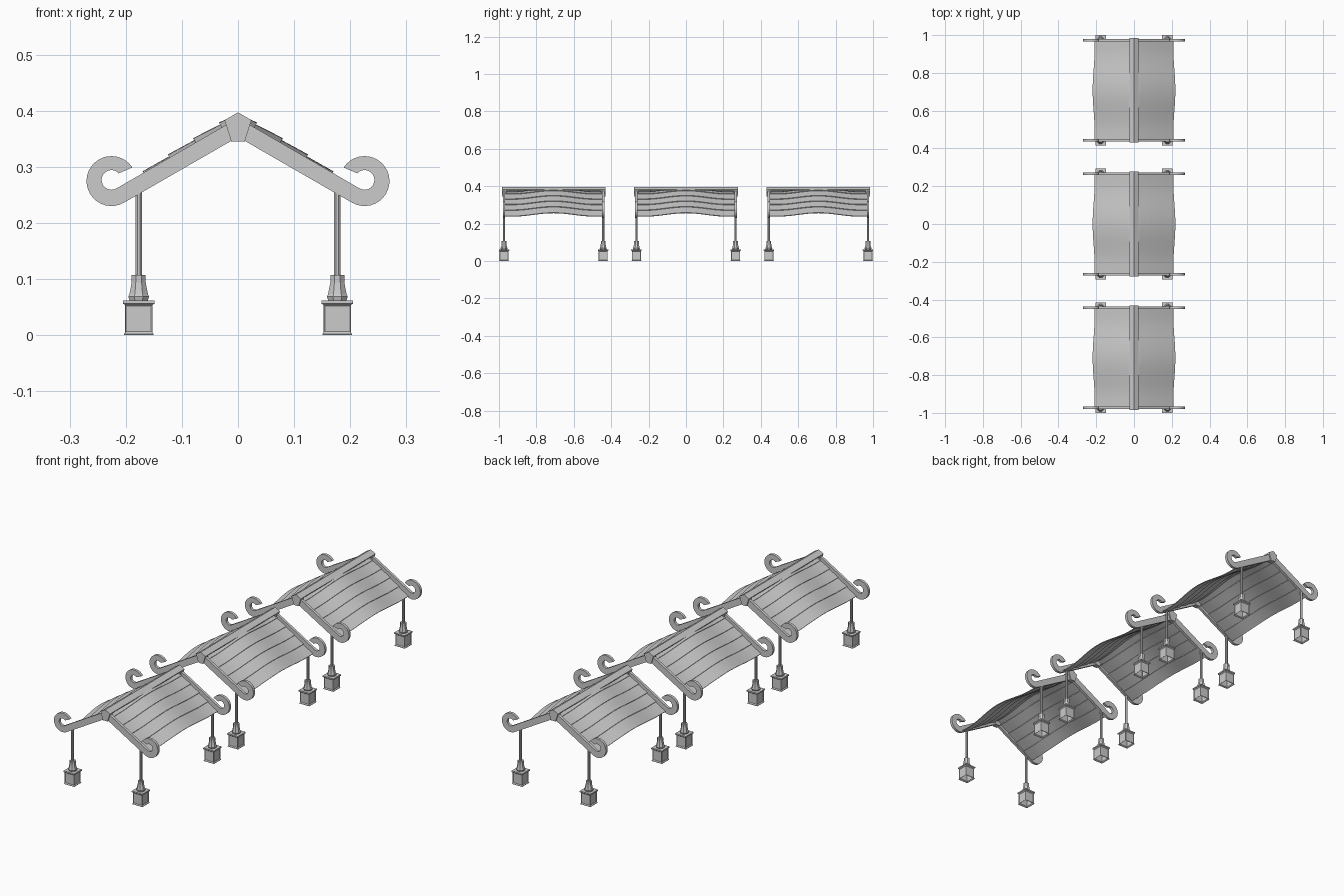
import bpy, bmesh, math

if "Cube" in bpy.data.objects:
    bpy.data.objects.remove(bpy.data.objects["Cube"])

UNITS = (-0.708, 0.0, 0.708)   # centres of the three shelters along y
END_Y = 0.265                  # frame offset from each centre
POST_X = 0.177


def loft(name, rings, smooth=False, bottom=True, panels=False):
    """Join equal-length rings of points into a tube with end caps."""
    bm = bmesh.new()
    vs = [[bm.verts.new(p) for p in r] for r in rings]
    n = len(rings[0])
    for a, b in zip(vs, vs[1:]):
        for i in range(n):
            j = (i + 1) % n
            bm.faces.new((a[i], a[j], b[j], b[i]))
    if bottom:
        bm.faces.new(vs[0][::-1])
    bm.faces.new(vs[-1])
    bmesh.ops.recalc_face_normals(bm, faces=bm.faces[:])
    if panels:
        tall = [f for f in bm.faces
                if max(v.co.z for v in f.verts) - min(v.co.z for v in f.verts) > 0.03]
        bmesh.ops.inset_individual(bm, faces=tall, thickness=0.003, depth=-0.002)
    me = bpy.data.meshes.new(name)
    bm.to_mesh(me)
    bm.free()
    ob = bpy.data.objects.new(name, me)
    bpy.context.collection.objects.link(ob)
    if smooth:
        bpy.ops.object.select_all(action='DESELECT')
        ob.select_set(True)
        bpy.context.view_layer.objects.active = ob
        bpy.ops.object.shade_smooth_by_angle(angle=math.radians(30))
    return ob


def turned(name, sides, profile, x, y, **kw):
    """Stack of regular polygons; profile gives (half width, z)."""
    rings = []
    for h, z in profile:
        r = h / math.cos(math.pi / sides)
        rings.append([(x + r * math.cos((k + 0.5) * math.tau / sides),
                       y + r * math.sin((k + 0.5) * math.tau / sides), z)
                      for k in range(sides)])
    return loft(name, rings, **kw)


def prism(name, pts, y0, y1):
    return loft(name, [[(x, y, z) for x, z in pts] for y in (y0, y1)])


def scroll_beam(name, side, y):
    """Sloping rafter ending in an open curl."""
    cx, cz, ro, ri = 0.2255, 0.2745, 0.0445, 0.0175
    pairs = [((0.0, 0.353), (0.0, 0.387))]
    steps = 24
    for k in range(steps + 1):
        t = k / steps
        a = math.radians(-120 + 267 * t)
        b = math.radians(-120 + 258 * t)
        pairs.append(((cx + ro * math.cos(a), cz + ro * math.sin(a)),
                      (cx + ri * math.cos(b), cz + 0.002 + ri * math.sin(b))))
    w = 0.0065
    rings = [[(side * o[0], y - w, o[1]), (side * o[0], y + w, o[1]),
              (side * i[0], y + w, i[1]), (side * i[0], y - w, i[1])]
             for o, i in pairs]
    return loft(name, rings, smooth=True)


def slat(name, side, start, end, yc):
    """Roof board that humps up along its normal at mid length."""
    nx, nz, t = 0.5, 0.866, 0.004
    sect = [start, end, (end[0] - nx * t, end[1] - nz * t),
            (start[0] - nx * t, start[1] - nz * t)]
    rings = []
    for k in range(29):
        y = -0.262 + 0.524 * k / 28
        hump = 0.5 + 0.5 * math.cos(math.pi * min(abs(y) / 0.22, 1))
        d = 0.021 * (hump - 1)
        rings.append([(side * (x + nx * d), yc + y, z + nz * d) for x, z in sect])
    return loft(name, rings, smooth=True)


# lower edges of the overlapping roof boards, at the crest of the hump
EDGES = [(0.034, 0.379), (0.08, 0.351), (0.125, 0.322), (0.17, 0.292), (0.219, 0.259)]
HUB = [(0, 0.397), (0.024, 0.383), (0.012, 0.345), (-0.012, 0.345), (-0.024, 0.383)]
RIDGE = [(0, 0.397), (0.024, 0.383), (0.022, 0.378), (0, 0.390),
         (-0.022, 0.378), (-0.024, 0.383)]

for yc in UNITS:
    # ridge cap
    prism("ridge_cap", RIDGE, yc - 0.277, yc + 0.277)
    for side in (-1, 1):
        # roof boards
        start = (0.0, 0.394)
        for e in EDGES:
            slat("roof_board", side, start, e, yc)
            start = (e[0] - 0.002, e[1] - 0.0035)
        # posts and rafters
        for end in (-1, 1):
            y = yc + end * END_Y
            x = side * POST_X
            scroll_beam("scroll_rafter", side, y)
            turned("post", 8, [(0.006, 0.10), (0.006, 0.262)], x, y)
            turned("post_collar", 8, [(0.0165, 0.062), (0.0185, 0.069), (0.0165, 0.073),
                                      (0.0145, 0.083), (0.0125, 0.094), (0.0125, 0.107)], x, y)
            turned("post_base", 4, [(0.0265, 0.0), (0.0265, 0.002), (0.0245, 0.004),
                                    (0.0245, 0.054), (0.028, 0.056), (0.028, 0.062)],
                   x, y, bottom=False, panels=True)
    # apex blocks
    for end in (-1, 1):
        y = yc + end * END_Y
        prism("apex_block", HUB, y - 0.012, y + 0.012)
